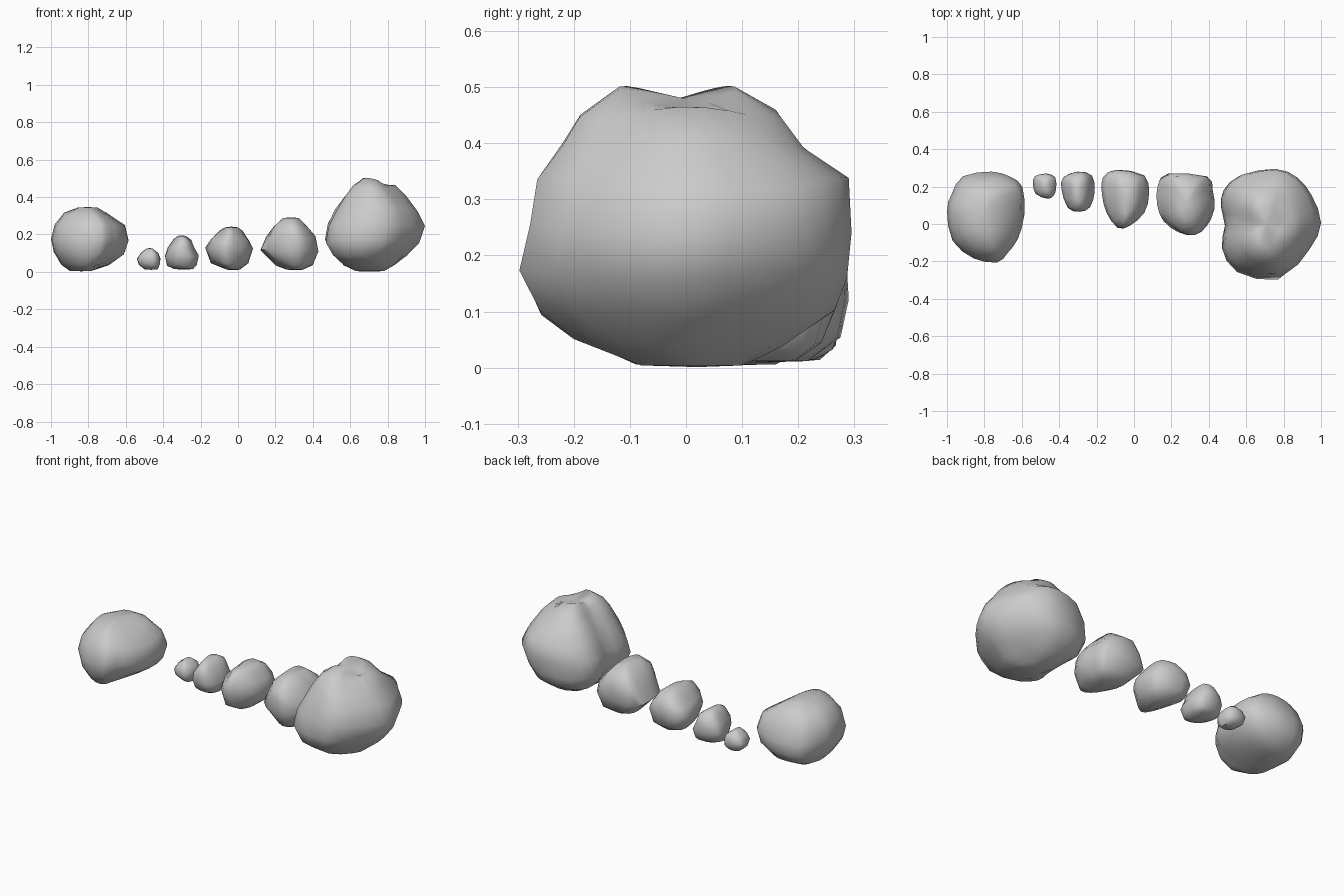
import bpy, bmesh, math, random

if "Cube" in bpy.data.objects:
    bpy.data.objects.remove(bpy.data.objects["Cube"])

random.seed(4)


def rounded(pts):
    """Add a curved in-between point on every outline edge."""
    n, out = len(pts), []
    for i in range(n):
        p, q, r, s = (pts[(i + k) % n] for k in (-1, 0, 1, 2))
        out.append(q)
        out.append(tuple((9 * (q[a] + r[a]) - p[a] - s[a]) / 16 for a in (0, 1)))
    return out


def rock(name, outline, levels, spans=None, lean=0.0, saddle=0.0):
    """Loft a plan outline (x, y) through heights given as (z, xmin, xmax).
    spans optionally gives (ymin, ymax) at each height."""
    outline = rounded(outline)
    xs, ys = [p[0] for p in outline], [p[1] for p in outline]
    x0, x1, y0, y1 = min(xs), max(xs), min(ys), max(ys)
    zlo, zhi = levels[0][0], levels[-1][0]
    zmid, half = (zlo + zhi) / 2, (zhi - zlo) * 0.53
    n, last = len(outline), len(levels) - 1
    bm = bmesh.new()
    rings = []
    for k, (z, a, b) in enumerate(levels):
        if spans:
            c, d = spans[k]
        else:
            # boxy side profile for stones whose side is hidden
            f = max(0.5, (1 - min(0.98, abs((z - zmid) / half)) ** 3) ** 0.36)
            ym = y0 + (y1 - y0) * 0.52
            c, d = ym + (y0 - ym) * f, ym + (y1 - ym) * f
        amp = 0 if k in (0, last) else 0.02 * (zhi - zlo)
        phase = random.uniform(0, 6.28)
        ring = []
        for i, (x, y) in enumerate(outline):
            u, v = (x - x0) / (x1 - x0), (y - y0) / (y1 - y0)
            pz = z + amp * math.sin(6.283 * 3 * i / n + phase)
            if k == last:
                pz -= lean * (u - 0.5) * (b - a) + saddle * (1 - abs(2 * v - 1))
            ring.append(bm.verts.new((a + u * (b - a), c + v * (d - c), pz)))
        rings.append(ring)
    for lo, hi in zip(rings, rings[1:]):
        for i in range(n):
            bm.faces.new((lo[i], lo[(i + 1) % n], hi[(i + 1) % n], hi[i]))
    # close the bottom and top around a centre point
    for ring, dz in ((rings[0], -0.003), (rings[-1], 0.004 - saddle * 0.4)):
        mid = bm.verts.new((sum(v.co.x for v in ring) / n,
                            sum(v.co.y for v in ring) / n,
                            max(0, sum(v.co.z for v in ring) / n + dz)))
        for i in range(n):
            bm.faces.new((ring[i], ring[(i + 1) % n], mid))
    bmesh.ops.recalc_face_normals(bm, faces=bm.faces)
    me = bpy.data.meshes.new(name)
    bm.to_mesh(me)
    bm.free()
    ob = bpy.data.objects.new(name, me)
    bpy.context.collection.objects.link(ob)
    bpy.ops.object.select_all(action='DESELECT')
    ob.select_set(True)
    bpy.context.view_layer.objects.active = ob
    bpy.ops.object.shade_smooth_by_angle(angle=math.radians(55))
    return ob


# Tall boulder at the right end
rock("tall_boulder",
     [(.47, .10), (.485, .19), (.57, .265), (.75, .297), (.87, .25), (.95, .15),
      (1.0, 0), (.94, -.14), (.79, -.29), (.56, -.25), (.475, -.12), (.492, 0)],
     [(.004, .63, .78), (.045, .56, .84), (.095, .505, .905), (.165, .465, .97),
      (.25, .48, 1.0), (.33, .52, .96), (.40, .57, .90), (.455, .615, .84),
      (.498, .66, .78)],
     [(-.08, .10), (-.20, .17), (-.26, .265), (-.297, .287), (-.278, .295),
      (-.265, .29), (-.22, .21), (-.19, .165), (-.12, .09)],
     lean=.2, saddle=.03)

# Wide boulder at the left end
rock("wide_boulder",
     [(-1.0, .07), (-.975, .16), (-.915, .255), (-.76, .28), (-.655, .25),
      (-.595, .195), (-.585, .05), (-.62, -.08), (-.675, -.155), (-.73, -.205),
      (-.855, -.185), (-.97, -.09)],
     [(.006, -.90, -.78), (.04, -.945, -.69), (.10, -.985, -.61), (.17, -1.0, -.585),
      (.25, -.98, -.605), (.31, -.93, -.69), (.343, -.86, -.75)],
     [(-.09, .16), (-.15, .24), (-.19, .275), (-.205, .28),
      (-.185, .25), (-.13, .21), (-.06, .15)])

# Row of smaller stones, growing to the right
rock("pebble",
     [(-.54, .215), (-.53, .255), (-.47, .27), (-.42, .25), (-.415, .185),
      (-.43, .15), (-.46, .135), (-.525, .16)],
     [(.014, -.50, -.43), (.04, -.53, -.417), (.07, -.54, -.415),
      (.10, -.52, -.425), (.124, -.49, -.455)])

rock("small_stone",
     [(-.39, .185), (-.38, .25), (-.30, .28), (-.225, .26), (-.21, .175),
      (-.235, .09), (-.29, .065), (-.355, .085)],
     [(.015, -.34, -.24), (.035, -.38, -.22), (.085, -.39, -.21),
      (.13, -.375, -.235), (.17, -.345, -.25), (.192, -.325, -.28)])

rock("medium_stone",
     [(-.175, .16), (-.17, .25), (-.095, .29), (.055, .26), (.08, .16),
      (.055, .06), (-.025, -.01), (-.09, -.02), (-.15, .06)],
     [(.012, -.06, .01), (.05, -.145, .055), (.125, -.175, .08),
      (.17, -.15, .06), (.215, -.10, .025), (.238, -.07, 0)])

rock("large_stone",
     [(.12, .105), (.125, .21), (.18, .27), (.39, .255), (.42, .185), (.43, .08),
      (.39, -.01), (.325, -.06), (.235, -.045), (.155, .015)],
     [(.012, .26, .35), (.04, .20, .40), (.115, .12, .43), (.185, .15, .415),
      (.24, .185, .37), (.288, .24, .325)])
